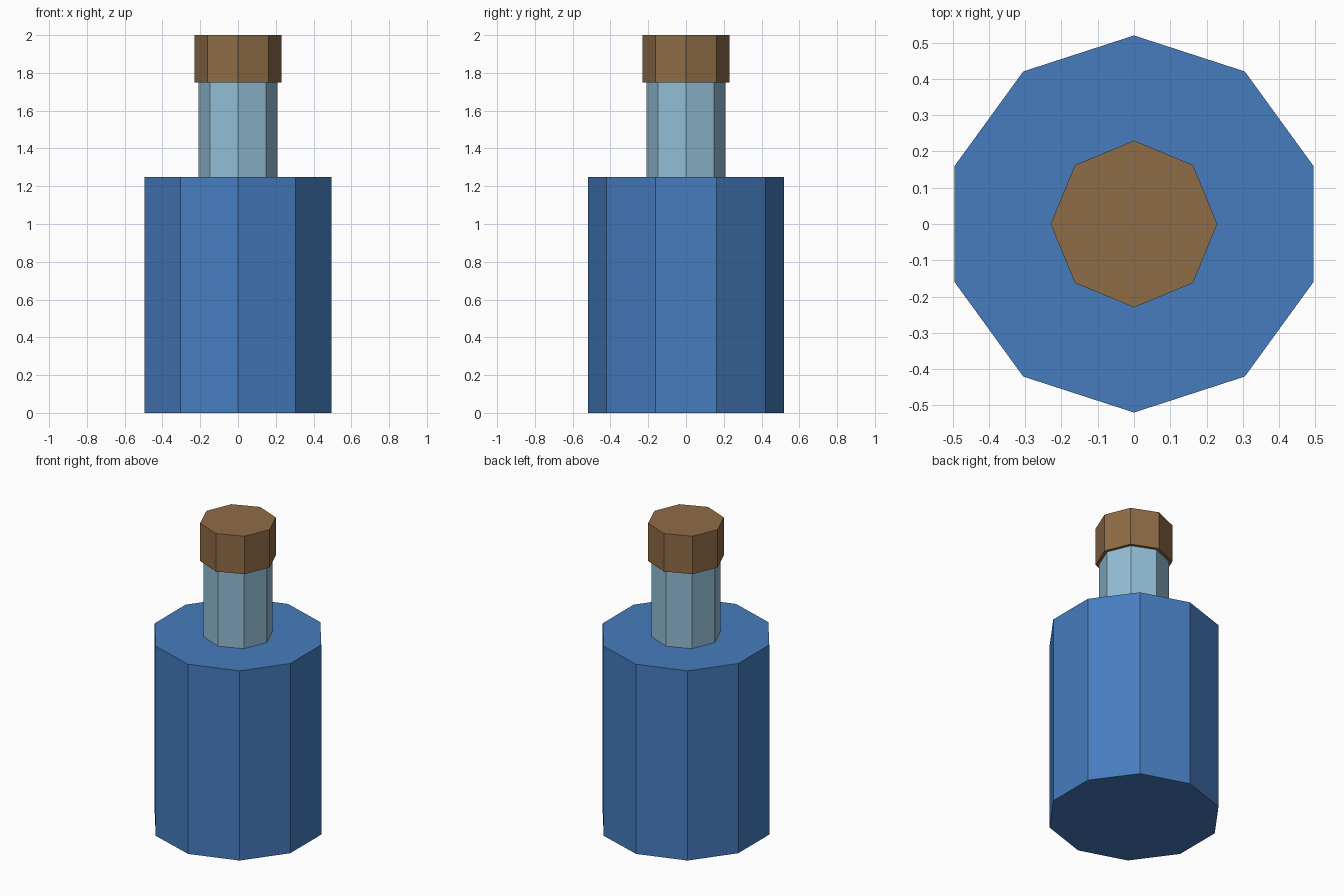
import bpy

if "Cube" in bpy.data.objects:
    bpy.data.objects.remove(bpy.data.objects["Cube"])


def material(name, rgb):
    mat = bpy.data.materials.new(name)
    mat.diffuse_color = (*rgb, 1.0)
    mat.use_nodes = True
    mat.node_tree.nodes["Principled BSDF"].inputs["Base Color"].default_value = mat.diffuse_color
    return mat


def prism(name, sides, radius, z0, z1, mat):
    """Upright flat-shaded prism with a corner on the y axis."""
    bpy.ops.mesh.primitive_cylinder_add(
        vertices=sides, radius=radius, depth=z1 - z0,
        end_fill_type='NGON', location=(0, 0, (z0 + z1) / 2))
    obj = bpy.context.object
    obj.name = name
    obj.data.materials.append(mat)
    return obj


blue = material("blue", (0.061, 0.202, 0.515))
pale_glass = material("pale glass", (0.292, 0.515, 0.672))
cork_brown = material("cork brown", (0.275, 0.150, 0.063))

# Ten-sided body, eight-sided neck and stopper
prism("bottle_body", 10, 0.52, 0.0, 1.25, blue)
prism("bottle_neck", 8, 0.21, 1.25, 1.75, pale_glass)
prism("stopper", 8, 0.23, 1.75, 2.0, cork_brown)
